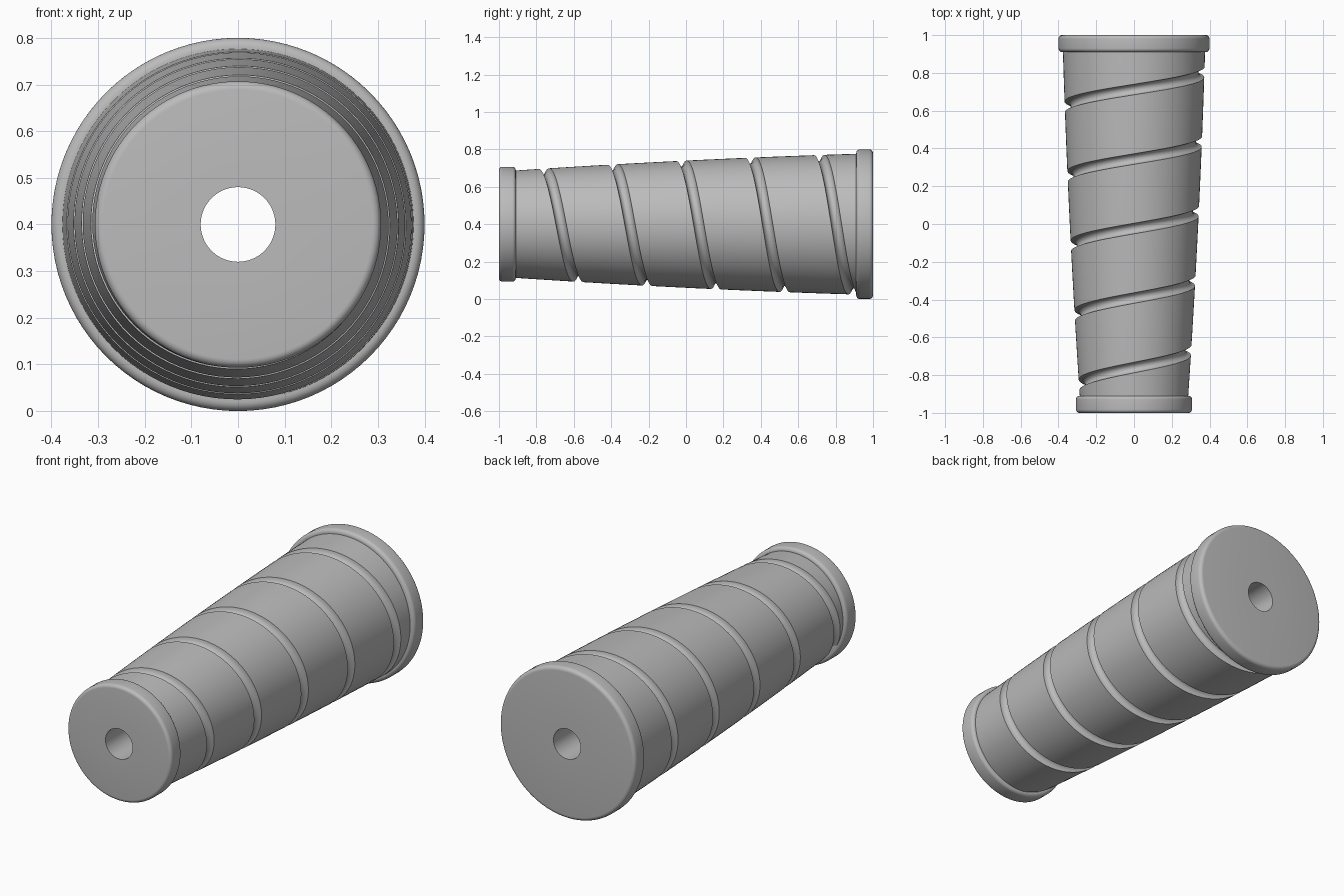
import bpy, bmesh
from math import pi, sin, cos, tau, radians

if "Cube" in bpy.data.objects:
    bpy.data.objects.remove(bpy.data.objects["Cube"])

AXIS_Z = 0.4       # height of the grip's axis
STEPS = 96         # segments around the axis
PITCH = 0.368      # groove advance per turn
START = 0.712      # groove position along y at the top
HALF_W, DEPTH = 0.028, 0.032
BODY_END = 0.93
BORE = 0.08

grey = bpy.data.materials.new("mid grey")
grey.use_nodes = True
grey.diffuse_color = (0.5, 0.5, 0.5, 1)
grey.node_tree.nodes["Principled BSDF"].inputs["Base Color"].default_value = (0.5, 0.5, 0.5, 1)


def ring_point(r, y, angle):
    """Angle runs from the top towards +x."""
    return (r * sin(angle), y, AXIS_Z + r * cos(angle))


def finish(bm, name):
    bmesh.ops.remove_doubles(bm, verts=bm.verts, dist=1e-5)
    bmesh.ops.dissolve_degenerate(bm, edges=bm.edges, dist=1e-5)
    bmesh.ops.recalc_face_normals(bm, faces=bm.faces)
    mesh = bpy.data.meshes.new(name)
    bm.to_mesh(mesh)
    bm.free()
    mesh.materials.append(grey)
    obj = bpy.data.objects.new(name, mesh)
    bpy.context.collection.objects.link(obj)
    bpy.ops.object.select_all(action="DESELECT")
    obj.select_set(True)
    bpy.context.view_layer.objects.active = obj
    bpy.ops.object.shade_smooth_by_angle(angle=radians(32))
    return obj


def skin(bm, rows):
    """Join neighbouring rows of vertices with quads."""
    for a, b in zip(rows, rows[1:]):
        for j in range(len(a) - 1):
            bm.faces.new((a[j], a[j + 1], b[j + 1], b[j]))


def lathe(name, profile):
    bm = bmesh.new()
    skin(bm, [[bm.verts.new(ring_point(r, y, tau * i / STEPS)) for r, y in profile]
              for i in range(STEPS + 1)])
    return finish(bm, name)


def body_radius(y):
    return 0.34 + 0.049 * y - 0.01 * y * y


# Tapered body: a helical ribbon whose cross-section holds the round groove
section = [(-HALF_W * cos(pi * k / 8), DEPTH * sin(pi * k / 8)) for k in range(9)]
land = PITCH - 2 * HALF_W
section += [(HALF_W + land * k / 5, 0) for k in range(1, 6)]

bm = bmesh.new()
rows = []
for i in range(-7 * STEPS, 3 * STEPS + 1):
    centre = START + PITCH * i / STEPS
    row = []
    for offset, cut in section:
        y = max(-BODY_END, min(BODY_END, centre + offset))
        row.append(bm.verts.new(ring_point(body_radius(y) - cut, y, tau * i / STEPS)))
    rows.append(row)
skin(bm, rows)
# Drop the ribbon parts that were flattened beyond both ends
flat = [f for f in bm.faces if all(abs(v.co.y) > BODY_END - 1e-6 for v in f.verts)]
bmesh.ops.delete(bm, geom=flat, context="FACES")
finish(bm, "grooved_body")


# End flanges with rounded rims
def flange(name, side, radius, inner_y, rim):
    profile = [(BORE, side)]
    for y, begin in ((1 - rim, 0), (inner_y + rim, pi / 2)):
        for k in range(7):
            a = begin + pi / 2 * k / 6
            profile.append((radius - rim + rim * sin(a), side * (y + rim * cos(a))))
    profile.append((radius * 0.6, side * inner_y))
    lathe(name, profile)


flange("front_flange", -1, 0.307, 0.91, 0.018)
flange("back_flange", 1, 0.4, 0.91, 0.02)

# Through hole along the axis
bore = lathe("centre_bore", [(BORE, -1), (BORE, 1)])
bore.data.flip_normals()
